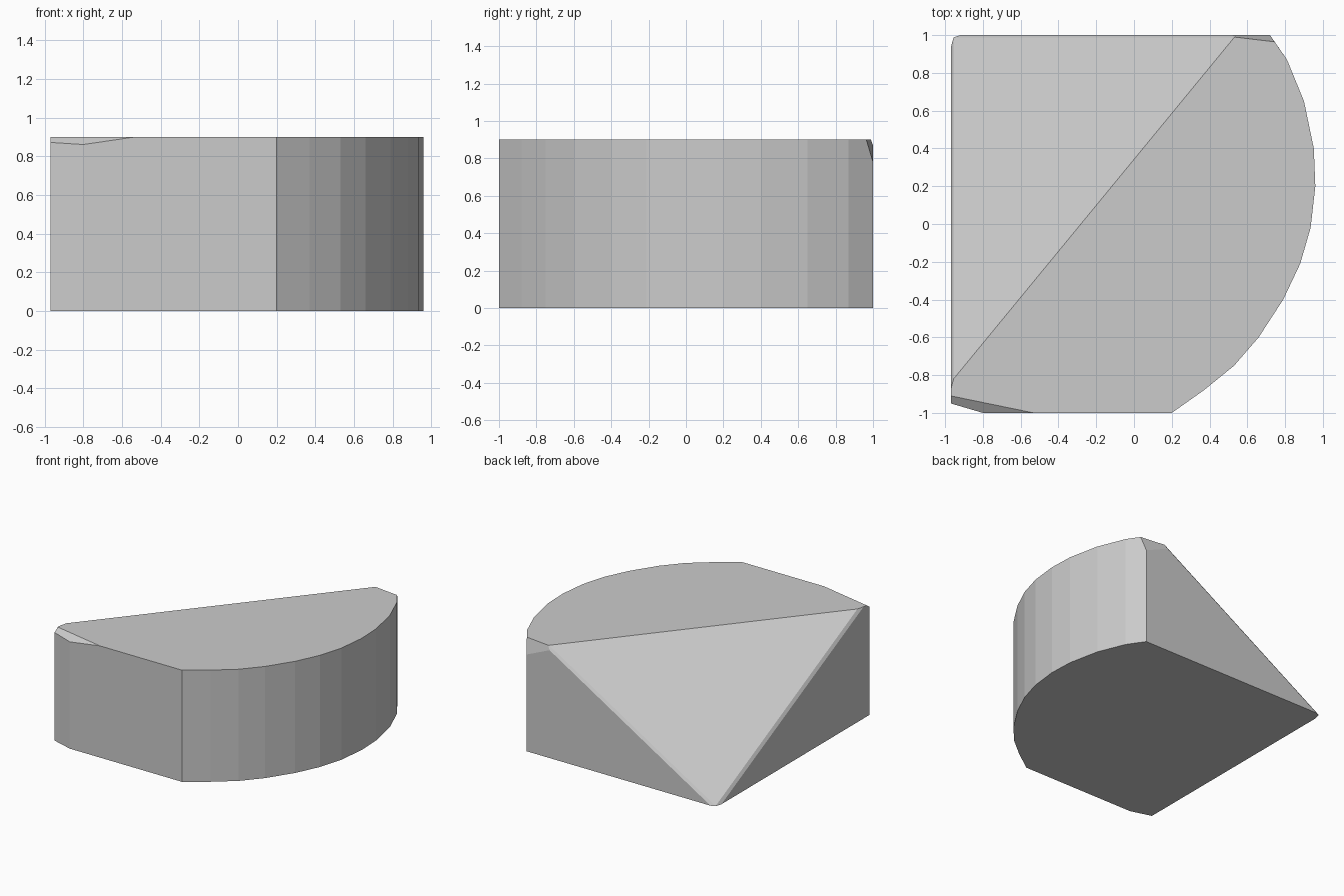
import bpy, bmesh
from mathutils import Vector as V

if "Cube" in bpy.data.objects:
    bpy.data.objects.remove(bpy.data.objects["Cube"])

HEIGHT = 0.9

# Plan outline: square left side, curved right side
outline = [(-0.97, 1), (-0.97, -0.95), (-0.8, -1), (0.2, -1), (0.37, -0.88),
           (0.53, -0.75), (0.66, -0.6), (0.79, -0.4), (0.88, -0.21),
           (0.935, -0.02), (0.96, 0.2), (0.952, 0.4), (0.9, 0.65),
           (0.81, 0.87), (0.72, 1)]

bm = bmesh.new()
base = bm.faces.new([bm.verts.new((x, y, 0)) for x, y in outline])
top = bmesh.ops.extrude_face_region(bm, geom=[base])["geom"]
bmesh.ops.translate(bm, vec=(0, 0, HEIGHT),
                    verts=[g for g in top if isinstance(g, bmesh.types.BMVert)])
bmesh.ops.recalc_face_normals(bm, faces=bm.faces)


def slice_off(point, normal):
    """Remove everything outside the plane and cap the opening."""
    cut = bmesh.ops.bisect_plane(bm, geom=bm.verts[:] + bm.edges[:] + bm.faces[:],
                                 plane_co=point, plane_no=normal, clear_outer=True)
    edges = [g for g in cut["geom_cut"] if isinstance(g, bmesh.types.BMEdge)]
    bmesh.ops.holes_fill(bm, edges=edges, sides=0)


def outward(a, b, c):
    n = (b - a).cross(c - a).normalized()
    return n if n.dot(a - V((0.1, -0.1, 0.4))) > 0 else -n


# Large sloping facet on the back left corner
a, b, c = V((-0.955, -0.82, HEIGHT)), V((0.53, 0.987, HEIGHT)), V((-0.957, 0.987, 0))
slope = outward(a, b, c)
slice_off(a, slope)

# Narrow chamfers along the two lower edges of the facet
slice_off(a, slope + V((-1, 0, 0)))
slice_off(b, slope + V((0, 1, 0)))

# Small chipped corners: front left and back right
for p, q, r in [((-0.97, -0.91, 0.9), (-0.58, -0.99, 0.9), (-0.97, -0.945, 0.875)),
                ((0.53, 0.99, 0.9), (0.74, 0.965, 0.9), (0.72, 1, 0.78))]:
    p, q, r = V(p), V(q), V(r)
    slice_off(p, outward(p, q, r))

bmesh.ops.recalc_face_normals(bm, faces=bm.faces)
mesh = bpy.data.meshes.new("cut_block")
bm.to_mesh(mesh)
bm.free()
block = bpy.data.objects.new("cut_block", mesh)
bpy.context.collection.objects.link(block)
